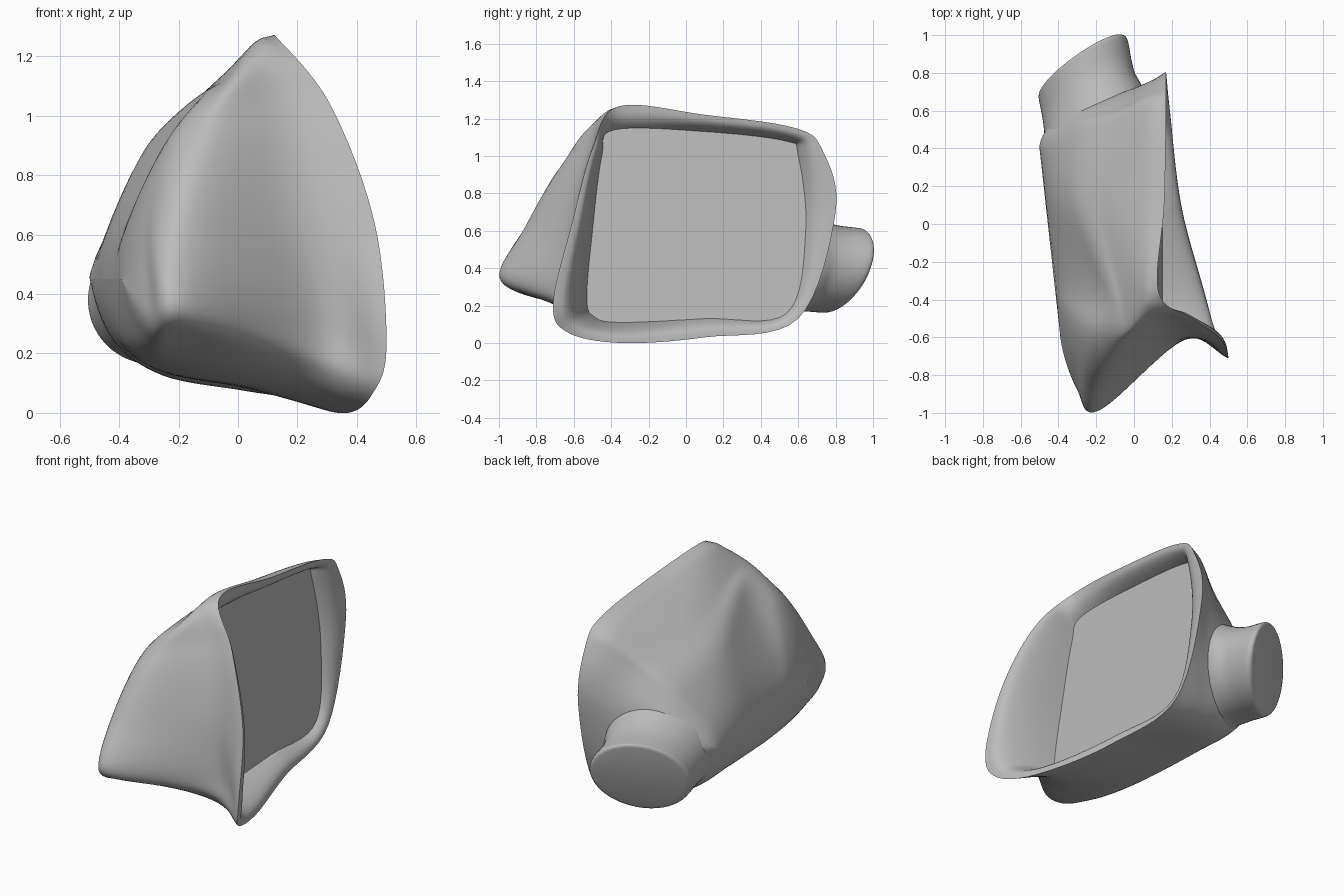
import bpy, bmesh, math
from mathutils import Vector

if "Cube" in bpy.data.objects:
    bpy.data.objects.remove(bpy.data.objects["Cube"], do_unlink=True)

grey = bpy.data.materials.new("plain grey")
grey.use_nodes = True
grey.diffuse_color = (0.5, 0.5, 0.5, 1)
grey.node_tree.nodes["Principled BSDF"].inputs["Base Color"].default_value = (0.5, 0.5, 0.5, 1)


def spline(a, b, c, d, t):
    """Smooth curve from b to c."""
    return 0.5 * (2 * b + (c - a) * t + (2 * a - 5 * b + 4 * c - d) * t * t
                  + (3 * b - a - 3 * c + d) * t ** 3)


def closed_loop(points, steps=8):
    """Round a few control points into a smooth closed ring."""
    p = [Vector(q) for q in points]
    n = len(p)
    return [spline(p[i - 1], p[i], p[(i + 1) % n], p[(i + 2) % n], s / steps)
            for i in range(n) for s in range(steps)]


def loft_splined(chain, steps=8):
    """Smooth rings between the inner rings of a chain whose two ends only steer."""
    rings = []
    for k in range(1, len(chain) - 2):
        for s in range(steps):
            rings.append([spline(*points, s / steps) for points in zip(*chain[k - 1:k + 3])])
    return rings + [chain[-2]]


def loft(name, rings, cap_first=False, cap_last=False, angle=40):
    """Skin a list of equal rings into one object."""
    bm = bmesh.new()
    rows = [[bm.verts.new(p) for p in ring] for ring in rings]
    n = len(rows[0])
    for a, b in zip(rows, rows[1:]):
        for i in range(n):
            j = (i + 1) % n
            bm.faces.new((a[i], a[j], b[j], b[i]))
    if cap_first:
        bm.faces.new(rows[0][::-1])
    if cap_last:
        bm.faces.new(rows[-1])
    bmesh.ops.remove_doubles(bm, verts=bm.verts, dist=0.0005)
    bmesh.ops.recalc_face_normals(bm, faces=bm.faces)
    mesh = bpy.data.meshes.new(name)
    bm.to_mesh(mesh)
    bm.free()
    obj = bpy.data.objects.new(name, mesh)
    bpy.context.collection.objects.link(obj)
    mesh.materials.append(grey)
    bpy.ops.object.select_all(action="DESELECT")
    obj.select_set(True)
    bpy.context.view_layer.objects.active = obj
    bpy.ops.object.shade_smooth_by_angle(angle=math.radians(angle))
    return obj


# Control rings run from the top front corner, over the back, along the bottom, up the front
rim = closed_loop([
    (.13, -.36, 1.265), (.16, .1, 1.22), (.17, .58, 1.15), (.17, .73, 1.03),
    (.17, .8, .7), (.19, .6, .13), (.25, .1, .03), (.37, -.35, 0),
    (.45, -.64, .06), (.5, -.71, .22), (.46, -.61, .64), (.31, -.5, 1.04)])
neck = closed_loop([
    (.06, -.4, 1.24), (.05, .1, 1.18), (.06, .57, 1.1), (.06, .69, .98),
    (.08, .75, .66), (.03, .58, .13), (0, .1, .09), (.15, -.4, .08),
    (.25, -.59, .15), (.27, -.61, .3), (.2, -.61, .65), (.14, -.52, 1.03)])
ridge = closed_loop([
    (-.04, -.46, 1.125), (-.15, .1, 1.04), (-.1, .52, .97), (-.08, .62, .88),
    (-.08, .69, .62), (-.22, .55, .17), (-.26, .1, .14), (-.15, -.4, .14),
    (-.12, -.76, .23), (-.18, -.985, .35), (-.19, -.86, .62), (-.12, -.665, .95)])
outer = closed_loop([
    (-.17, -.36, 1), (-.33, .1, .86), (-.32, .44, .78), (-.33, .54, .7),
    (-.38, .58, .51), (-.42, .45, .27), (-.41, .1, .25), (-.36, -.35, .22),
    (-.31, -.7, .24), (-.3, -.88, .34), (-.32, -.69, .63), (-.26, -.55, .88)])
pane = closed_loop([(.16 - .08 * z, y, z) for y, z in (
    (-.38, 1.14), (.1, 1.13), (.53, 1.08), (.6, 1), (.64, .6), (.54, .16),
    (.1, .13), (-.35, .11), (-.49, .14), (-.53, .24), (-.5, .6), (-.45, 1))])

# Housing shell, closing on a straight spine along the middle of the outer face
lead = [2 * a - b for a, b in zip(rim, neck)]
spine = [Vector((-.456 - .075 * p.y, .68 * p.y, .45)) for p in outer]
beyond = [Vector((a.x - .22 * (s.y - a.y), 2 * s.y - a.y, 2 * s.z - a.z))
          for a, s in zip(outer, spine)]
loft("housing_shell", loft_splined([lead, rim, neck, ridge, outer, spine, beyond]))

# Recessed inner wall, curving from the rim into the pane
wall = []
for s in range(13):
    t = s / 12
    inward = t ** 0.55
    depth = t ** 1.6
    wall.append([Vector((a.x + (b.x - a.x) * depth, a.y + (b.y - a.y) * inward,
                         a.z + (b.z - a.z) * inward)) for a, b in zip(rim, pane)])
loft("inner_wall", wall)

# Flat mirror pane
middle = Vector((.16 - .08 * .62, .05, .62))
loft("mirror_pane", [pane, [middle] * len(pane)])

# Mounting stalk with a flat tilted end, flaring into the housing
wide_axis = Vector((.84, .54, 0))
stalk = []
for centre, wide, tall, lean in (
        ((-.275, .845, .39), .255, .215, .35), ((-.275, .835, .39), .272, .235, .35),
        ((-.267, .81, .39), .28, .24, .33), ((-.25, .72, .4), .28, .245, .25),
        ((-.235, .64, .42), .286, .265, .15), ((-.215, .56, .45), .308, .3, 0),
        ((-.2, .46, .47), .305, .33, -.1), ((-.16, .3, .47), .22, .27, -.2)):
    tall_axis = Vector((.04, lean, .95))
    stalk.append([Vector(centre) + wide_axis * wide * math.cos(a) + tall_axis * tall * math.sin(a)
                  for a in (math.tau * i / 64 for i in range(64))])
steer = [stalk[0]] + stalk + [stalk[-1]]
loft("mounting_stalk", loft_splined(steer, 3), cap_first=True, cap_last=True, angle=50)
